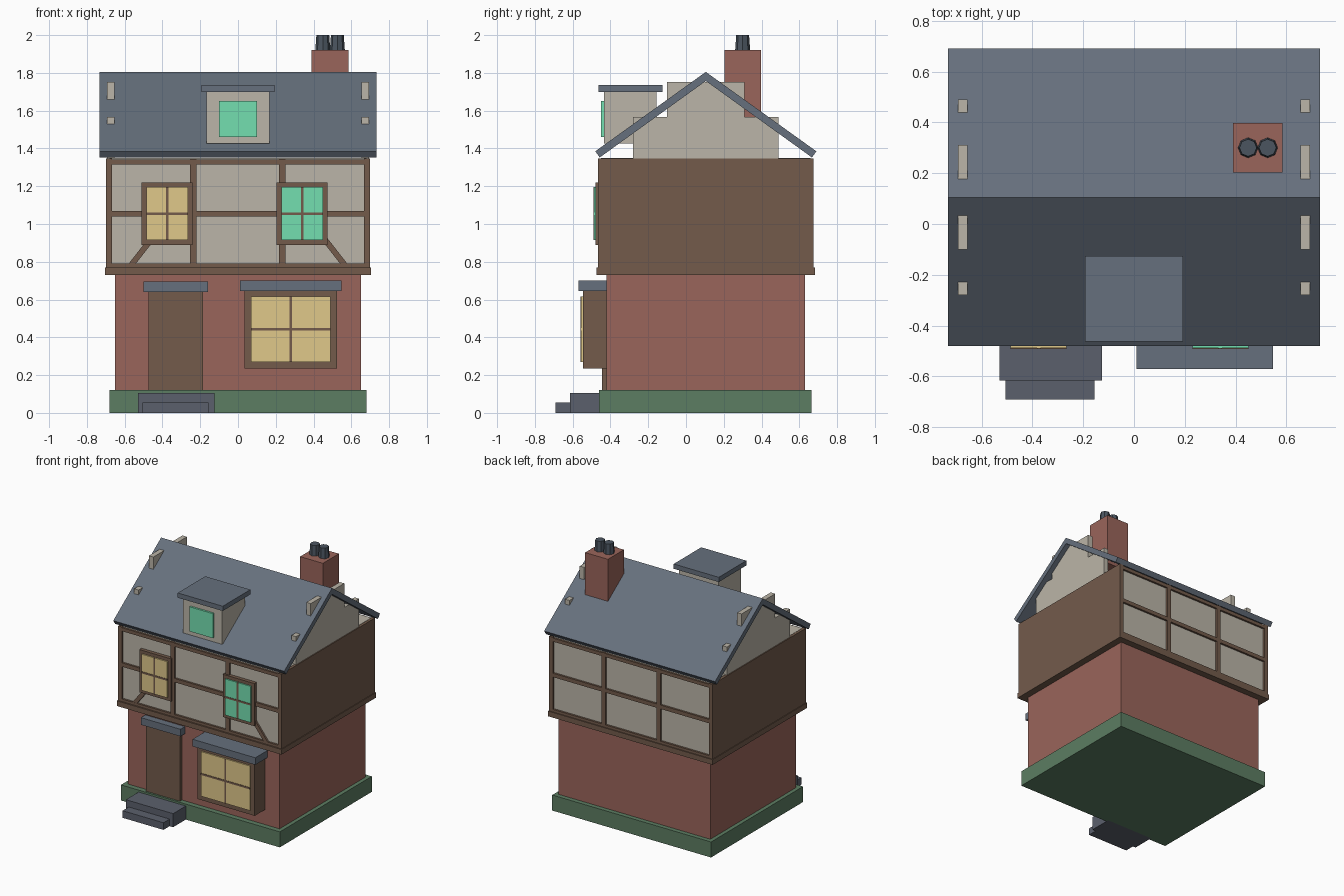
import bpy, bmesh, math

if "Cube" in bpy.data.objects:
    bpy.data.objects.remove(bpy.data.objects["Cube"])

def material(name, hexcol):
    rgb = [int(hexcol[i:i + 2], 16) / 255 for i in (0, 2, 4)]
    m = bpy.data.materials.new(name)
    m.diffuse_color = [((c + 0.055) / 1.055) ** 2.4 for c in rgb] + [1]
    m.use_nodes = True
    m.node_tree.nodes["Principled BSDF"].inputs["Base Color"].default_value = m.diffuse_color
    return m

GREEN = material("green_base", "5C7D62")
BRICK = material("brick", "9A655B")
WOOD = material("timber", "735B4B")
CREAM = material("plaster", "BBB5A8")
SLATE = material("slate", "66707D")
STONE = material("stone", "5B606C")
DARK = material("dark_pot", "4B5560")
WARM = material("warm_glass", "E0C88A")
MINT = material("mint_glass", "74DFB0")

def finish(name, bm, mat):
    bmesh.ops.recalc_face_normals(bm, faces=bm.faces)
    me = bpy.data.meshes.new(name)
    bm.to_mesh(me)
    bm.free()
    me.materials.append(mat)
    ob = bpy.data.objects.new(name, me)
    bpy.context.collection.objects.link(ob)
    return ob

def box(name, x, y, z, mat, tilt=0):
    """Box from (min, max) ranges, optionally turned about y."""
    bm = bmesh.new()
    bmesh.ops.create_cube(bm, size=1)
    bmesh.ops.scale(bm, vec=(x[1] - x[0], y[1] - y[0], z[1] - z[0]), verts=bm.verts)
    ob = finish(name, bm, mat)
    ob.location = [(a + b) / 2 for a, b in (x, y, z)]
    ob.rotation_euler.y = tilt
    return ob

def window(name, x, z, back, front, rim, glass):
    """Frame block, proud pane and a cross of glazing bars."""
    box(name + "_frame", x, (front, back), z, WOOD)
    px, pz = (x[0] + rim, x[1] - rim), (z[0] + rim, z[1] - rim)
    box(name + "_glass", px, (front - 0.01, front + 0.005), pz, glass)
    cx, cz = sum(x) / 2, sum(z) / 2
    bar = (front - 0.013, front)
    box(name + "_bar_upright", (cx - .007, cx + .007), bar, pz, WOOD)
    box(name + "_bar_level", px, bar, (cz - .007, cz + .007), WOOD)

# Base, ground floor and steps
box("foundation", (-.68, .68), (-.46, .665), (0, .12), GREEN)
box("ground_floor", (-.65, .65), (-.42, .63), (.12, .73), BRICK)
box("upper_step", (-.53, -.125), (-.615, -.44), (0, .105), STONE)
box("lower_step", (-.505, -.155), (-.69, -.6), (0, .055), STONE)

# Door and bay window with their canopies
box("door", (-.475, -.185), (-.445, -.41), (.12, .645), WOOD)
box("door_canopy", (-.5, -.16), (-.475, -.41), (.64, .695), SLATE)
window("bay_window", (.035, .525), (.235, .65), -.41, -.545, .035, WARM)
box("bay_canopy", (.01, .547), (-.57, -.41), (.645, .7), SLATE)

# Timbered upper floor
box("floor_belt", (-.705, .705), (-.475, .682), (.73, .77), WOOD)
box("upper_floor", (-.68, .68), (-.45, .66), (.765, 1.35), CREAM)
for side in (-1, 1):
    box("side_boarding", sorted((side * .668, side * .7)), (-.467, .675), (.765, 1.348), WOOD)
for label, y in (("front", (-.465, -.44)), ("back", (.65, .675))):
    for z0, z1 in ((.765, .79), (1.04, 1.07), (1.315, 1.342)):
        box(label + "_rail", (-.67, .67), y, (z0, z1), WOOD)
    for cx in (-.236, .234):
        box(label + "_post", (cx - .017, cx + .017), y, (.765, 1.345), WOOD)
for side in (-1, 1):
    cx, cz = side * .505, .86
    box("corner_brace", (cx - .015, cx + .015), (-.464, -.44), (cz - .12, cz + .12),
        WOOD, -side * math.radians(38))

# Upper windows
window("left_window", (-.51, -.24), (.89, 1.22), -.44, -.478, .025, WARM)
window("right_window", (.205, .475), (.89, 1.22), -.44, -.478, .025, MINT)

# Pitched roof from a chevron profile
MID = .105
half = [(.585, 1.385), (.562, 1.352)]
profile = [(MID, 1.805)] + [(MID + d, z) for d, z in half] + [(MID, 1.757)] \
    + [(MID - d, z) for d, z in reversed(half)]
bm = bmesh.new()
face = bm.faces.new([bm.verts.new((-.732, y, z)) for y, z in profile])
ext = bmesh.ops.extrude_face_region(bm, geom=[face])
moved = [g for g in ext["geom"] if isinstance(g, bmesh.types.BMVert)]
bmesh.ops.translate(bm, vec=(1.464, 0, 0), verts=moved)
finish("roof", bm, SLATE)

# Stepped gable walls whose corners poke through the roof
for side in (-1, 1):
    gx = sorted((side * .655, side * .693))
    box("lower_gable", gx, (-.28, .49), (1.345, 1.566), CREAM)
    box("upper_gable", gx, (-.1, .31), (1.345, 1.753), CREAM)

# Dormer
box("dormer", (-.168, .168), (-.435, -.155), (1.425, 1.705), CREAM)
box("dormer_roof", (-.193, .193), (-.462, -.125), (1.7, 1.737), SLATE)
box("dormer_glass", (-.1, .1), (-.45, -.43), (1.46, 1.65), MINT)

# Chimney and octagonal pots
box("chimney", (.39, .585), (.203, .398), (1.52, 1.92), BRICK)
for cx in (.449, .526):
    bm = bmesh.new()
    bmesh.ops.create_cone(bm, cap_ends=True, segments=8, radius1=.04, radius2=.034, depth=.085)
    pot = finish("chimney_pot", bm, DARK)
    pot.location = (cx, .3, 1.9575)
